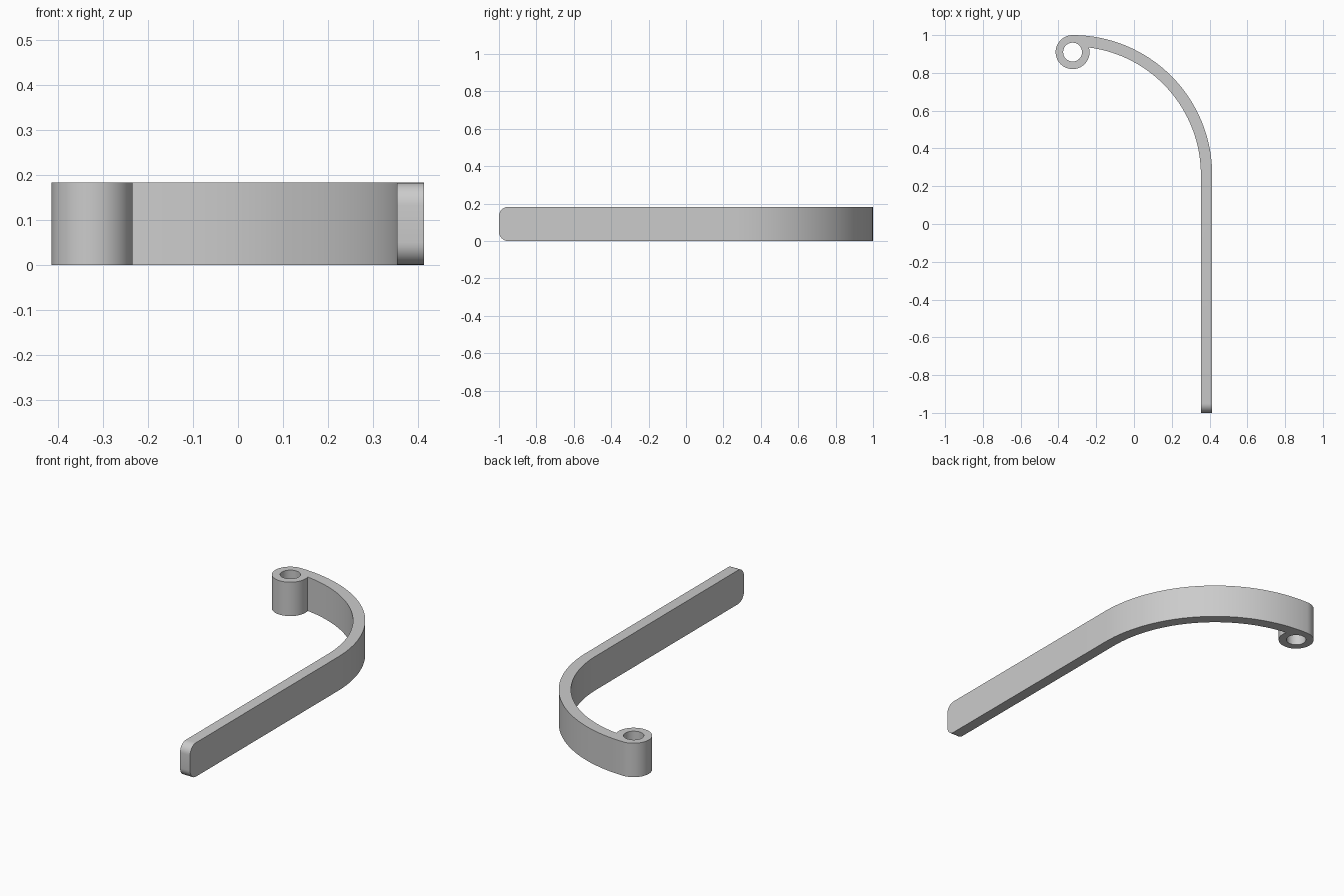
import bpy, bmesh
from math import pi, sin, cos, atan2, sqrt

cube = bpy.data.objects.get("Cube")
if cube:
    bpy.data.objects.remove(cube, do_unlink=True)

HEIGHT, THICK = 0.183, 0.06
X_OUT = 0.414                      # outer face of the straight arm
EYE_X, EYE_Y = -0.325, 0.91        # eyelet centre
EYE_R, HOLE_R = 0.09, 0.05
BEND_R = X_OUT - EYE_X             # bend is tangent to arm and eyelet
BEND_Y = 1.0 - BEND_R
TIP_R = 0.05

grey = bpy.data.materials.new("grey metal")
grey.use_nodes = True
grey.diffuse_color = (0.6, 0.6, 0.6, 1)
grey.node_tree.nodes["Principled BSDF"].inputs["Base Color"].default_value = (0.6, 0.6, 0.6, 1)


def arc(cx, cy, r, a0, a1, n):
    return [(cx + r * cos(a0 + (a1 - a0) * i / n),
             cy + r * sin(a0 + (a1 - a0) * i / n)) for i in range(n + 1)]


# Outline: straight arm, outer bend, round eyelet, inner bend
inner_r = BEND_R - THICK
join_y = (inner_r**2 - EYE_R**2 + (EYE_Y - BEND_Y)**2) / (2 * (EYE_Y - BEND_Y))
join_x = sqrt(inner_r**2 - join_y**2)
eye_end = atan2(BEND_Y + join_y - EYE_Y, join_x) + 2 * pi
outline = [(X_OUT - THICK, -1), (X_OUT, -1)]
outline += arc(EYE_X, BEND_Y, BEND_R, 0, pi / 2, 32)
outline += arc(EYE_X, EYE_Y, EYE_R, pi / 2, eye_end, 40)[1:]
outline += arc(EYE_X, BEND_Y, inner_r, atan2(join_y, join_x), 0, 32)[1:]
hole = arc(EYE_X, EYE_Y, HOLE_R, 0, 2 * pi, 40)[:-1]

bm = bmesh.new()
edges = []
for loop in (outline, hole):
    vs = [bm.verts.new((x, y, 0)) for x, y in loop]
    edges += [bm.edges.new((v, vs[i - 1])) for i, v in enumerate(vs)]
bmesh.ops.triangle_fill(bm, edges=edges, use_beauty=True)
solid = bmesh.ops.extrude_face_region(bm, geom=bm.faces[:], use_keep_orig=True)
for v in solid["geom"]:
    if isinstance(v, bmesh.types.BMVert):
        v.co.z = HEIGHT
bmesh.ops.recalc_face_normals(bm, faces=bm.faces[:])
bmesh.ops.dissolve_limit(bm, angle_limit=0.001, verts=[], edges=bm.edges[:])

# Rounded top and bottom corners of the free tip
tip = [e for e in bm.edges if all(v.co.y < -0.99 for v in e.verts)
       and abs(e.verts[0].co.z - e.verts[1].co.z) < 0.001]
bmesh.ops.bevel(bm, geom=tip, offset=TIP_R, segments=8, profile=0.5, affect="EDGES")
bmesh.ops.recalc_face_normals(bm, faces=bm.faces[:])

mesh = bpy.data.meshes.new("hooked_arm")
bm.to_mesh(mesh)
bm.free()
mesh.materials.append(grey)
arm = bpy.data.objects.new("hooked_arm", mesh)
bpy.context.collection.objects.link(arm)
bpy.context.view_layer.objects.active = arm
arm.select_set(True)
bpy.ops.object.shade_smooth_by_angle(angle=0.6)
